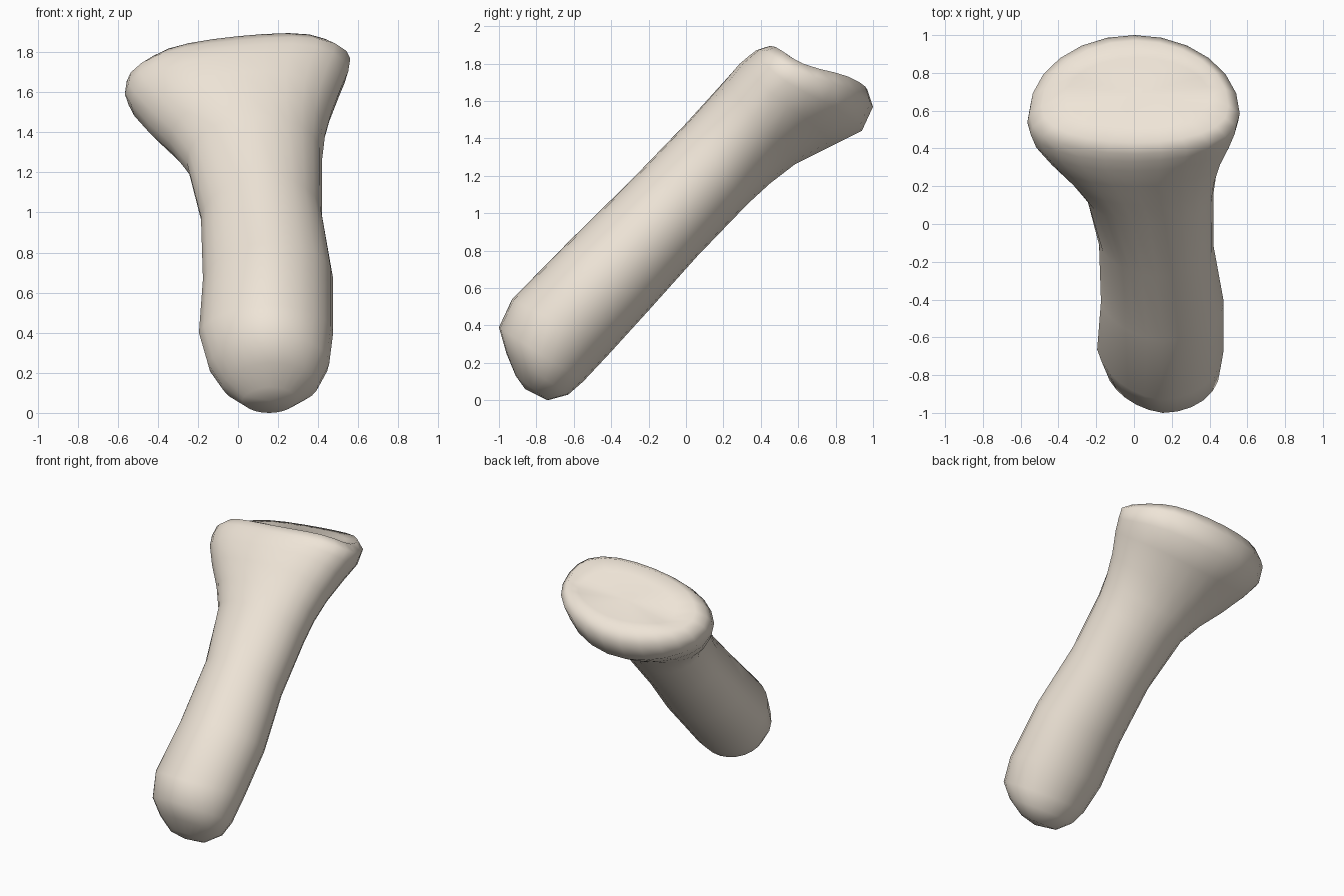
import bpy, bmesh, math

if "Cube" in bpy.data.objects:
    bpy.data.objects.remove(bpy.data.objects["Cube"])

SEGMENTS = 24

# Cross-sections from foot to head:
# front edge (y, z), back edge (y, z), left x, right x,
# position of widest point between back and front, sideways tilt
RINGS = [
    (-.91, .13, -.74, .00,  .02, .29, .50, 0),
    (-.96, .25, -.63, .03, -.08, .40, .50, 0),
    (-1.0, .39, -.55, .10, -.15, .455, .50, 0),
    (-.93, .54, -.40, .26, -.195, .475, .50, 0),
    (-.62, .855, -.20, .48, -.175, .475, .50, 0),
    (-.28, 1.19, .06, .77, -.185, .42, .50, 0),
    (.00, 1.48, .33, 1.05, -.255, .42, .52, .03),
    (.10, 1.59, .45, 1.16, -.34, .435, .55, .05),
    (.20, 1.70, .58, 1.26, -.45, .47, .58, .07),
    (.28, 1.79, .78, 1.36, -.535, .52, .64, .09),
    (.33, 1.83, .94, 1.44, -.565, .55, .66, .10),
    (.37, 1.86, 1.0, 1.57, -.555, .56, .66, .10),
    (.43, 1.88, .97, 1.66, -.49, .50, .64, .10),
    (.51, 1.84, .88, 1.69, -.36, .40, .55, .08),
]


def ring_points(fy, fz, by, bz, left, right, widest, tilt):
    """Oval with unequal front and back halves; tilted rings also droop at the sides."""
    cx, half = (left + right) / 2, (right - left) / 2
    points = []
    for i in range(SEGMENTS):
        a = 2 * math.pi * i / SEGMENTS
        u, v = math.cos(a), math.sin(a)
        if v > 0 and u < 0 and tilt == 0:  # flatter front-left side of the shaft
            u, v = u * (1 + .16 * u * v), v * (1 + .16 * u * v)
        elif v > 0:
            v **= 1 - 1.5 * tilt          # squarer front edge on the head
        k = widest + v * ((1 - widest) if v > 0 else widest)
        points.append((cx + half * u, by + k * (fy - by),
                       bz + k * (fz - bz) + tilt * (half * u - 0.5 * u ** 6)))
    return points


bm = bmesh.new()
loops = [[bm.verts.new(p) for p in ring_points(*r)] for r in RINGS]

# Skin the shaft and flared head
for low, high in zip(loops, loops[1:]):
    for i in range(SEGMENTS):
        j = (i + 1) % SEGMENTS
        bm.faces.new((low[i], low[j], high[j], high[i]))

# Rounded foot and slightly dished head cap
for loop, centre in ((loops[0], (.16, -.86, .06)), (loops[-1], (.02, .69, 1.745))):
    tip = bm.verts.new(centre)
    for i in range(SEGMENTS):
        bm.faces.new((loop[i], loop[(i + 1) % SEGMENTS], tip))

bmesh.ops.recalc_face_normals(bm, faces=bm.faces)
mesh = bpy.data.meshes.new("bone_shaft")
bm.to_mesh(mesh)
bm.free()
for poly in mesh.polygons:
    poly.use_smooth = True

# Warm ivory colour
ivory = bpy.data.materials.new("ivory")
ivory.diffuse_color = (.86, .78, .68, 1)
ivory.use_nodes = True
ivory.node_tree.nodes["Principled BSDF"].inputs["Base Color"].default_value = ivory.diffuse_color
mesh.materials.append(ivory)

bone = bpy.data.objects.new("bone_shaft", mesh)
bpy.context.collection.objects.link(bone)
